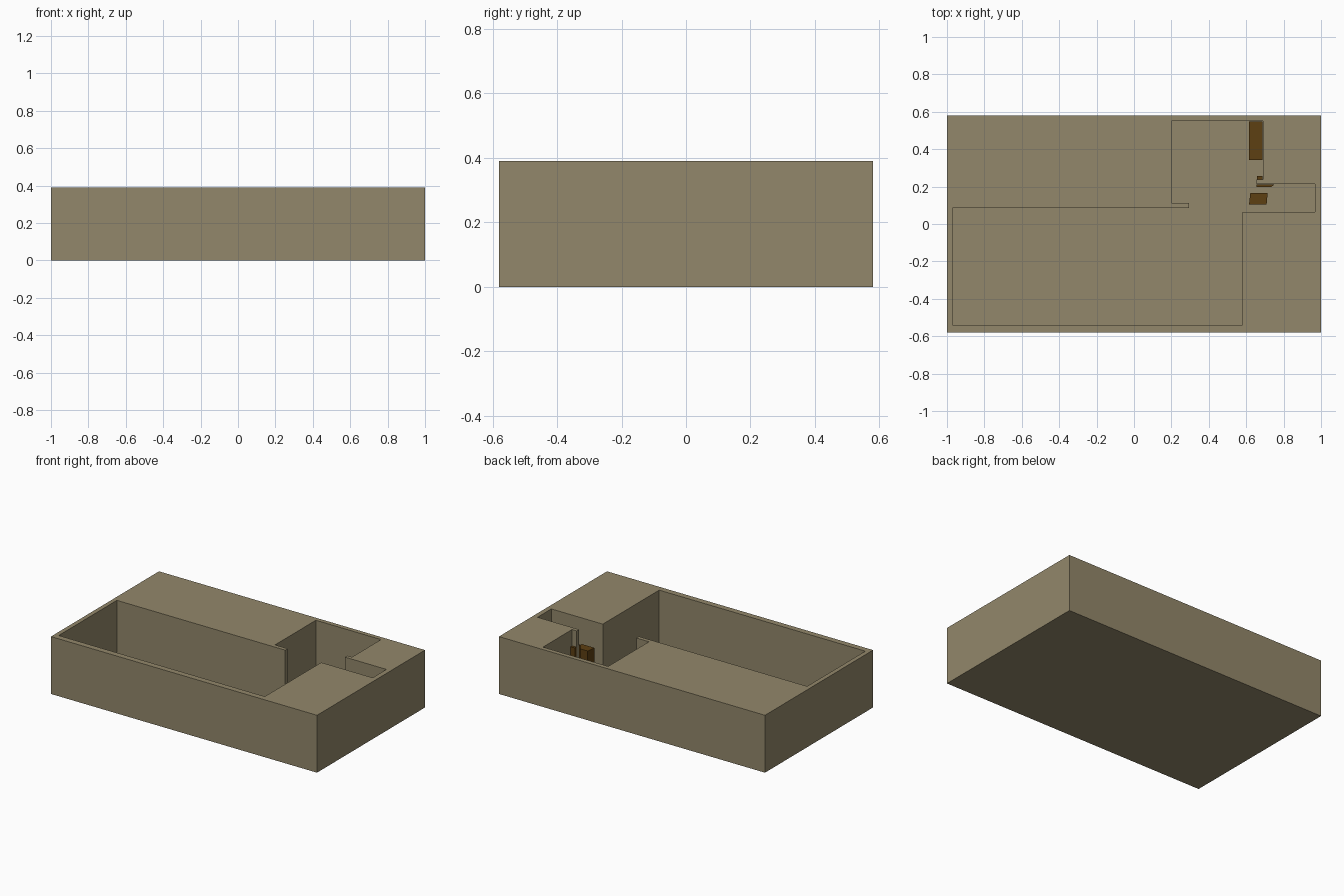
import bpy, bmesh

if "Cube" in bpy.data.objects:
    bpy.data.objects.remove(bpy.data.objects["Cube"])


def material(name, color):
    m = bpy.data.materials.new(name)
    m.diffuse_color = color
    m.use_nodes = True
    m.node_tree.nodes["Principled BSDF"].inputs["Base Color"].default_value = m.diffuse_color
    return m


def prism(name, outline, z0, z1, mat):
    """Extrude a flat outline from z0 up to z1."""
    bm = bmesh.new()
    face = bm.faces.new([bm.verts.new((x, y, z0)) for x, y in outline])
    ext = bmesh.ops.extrude_face_region(bm, geom=[face], use_keep_orig=True)
    for v in ext["geom"]:
        if isinstance(v, bmesh.types.BMVert):
            v.co.z = z1
    bmesh.ops.recalc_face_normals(bm, faces=bm.faces)
    mesh = bpy.data.meshes.new(name)
    bm.to_mesh(mesh)
    bm.free()
    mesh.materials.append(mat)
    ob = bpy.data.objects.new(name, mesh)
    bpy.context.collection.objects.link(ob)
    return ob


def rect(x0, x1, y0, y1):
    return [(x0, y0), (x1, y0), (x1, y1), (x0, y1)]


stone = material("stone", (0.29, 0.245, 0.145, 1))
wood = material("wood", (0.11, 0.05, 0.006, 1))
floor_z, top = 0.012, 0.39

# Solid block with the connected rooms cut out of its top
block = prism("room_block", rect(-1, 1, -0.58, 0.58), 0, top, stone)
rooms = [(0.20, 0.55), (0.69, 0.55), (0.69, 0.238), (0.655, 0.238),
         (0.655, 0.213), (0.967, 0.213), (0.967, 0.065), (0.58, 0.065),
         (0.58, -0.54), (-0.97, -0.54), (-0.97, 0.085), (0.295, 0.085),
         (0.295, 0.112), (0.20, 0.112)]
cutter = prism("rooms_cutter", rooms, floor_z, top + 0.1, stone)
cutter.hide_render = True
cutter.hide_set(True)
cut = block.modifiers.new("rooms", 'BOOLEAN')
cut.operation = 'DIFFERENCE'
cut.solver = 'EXACT'
cut.object = cutter

# Wooden furniture standing on the room floor
prism("long_cabinet", rect(0.615, 0.688, 0.342, 0.549), floor_z, 0.2, wood)
prism("crate", [(0.615, 0.105), (0.709, 0.105), (0.715, 0.167), (0.622, 0.167)],
      floor_z, 0.235, wood)
prism("door_post", rect(0.657, 0.688, 0.2385, 0.256), floor_z, 0.28, wood)
prism("leaning_board", [(0.655, 0.198), (0.735, 0.198), (0.75, 0.212), (0.655, 0.212)],
      floor_z, 0.28, wood)
